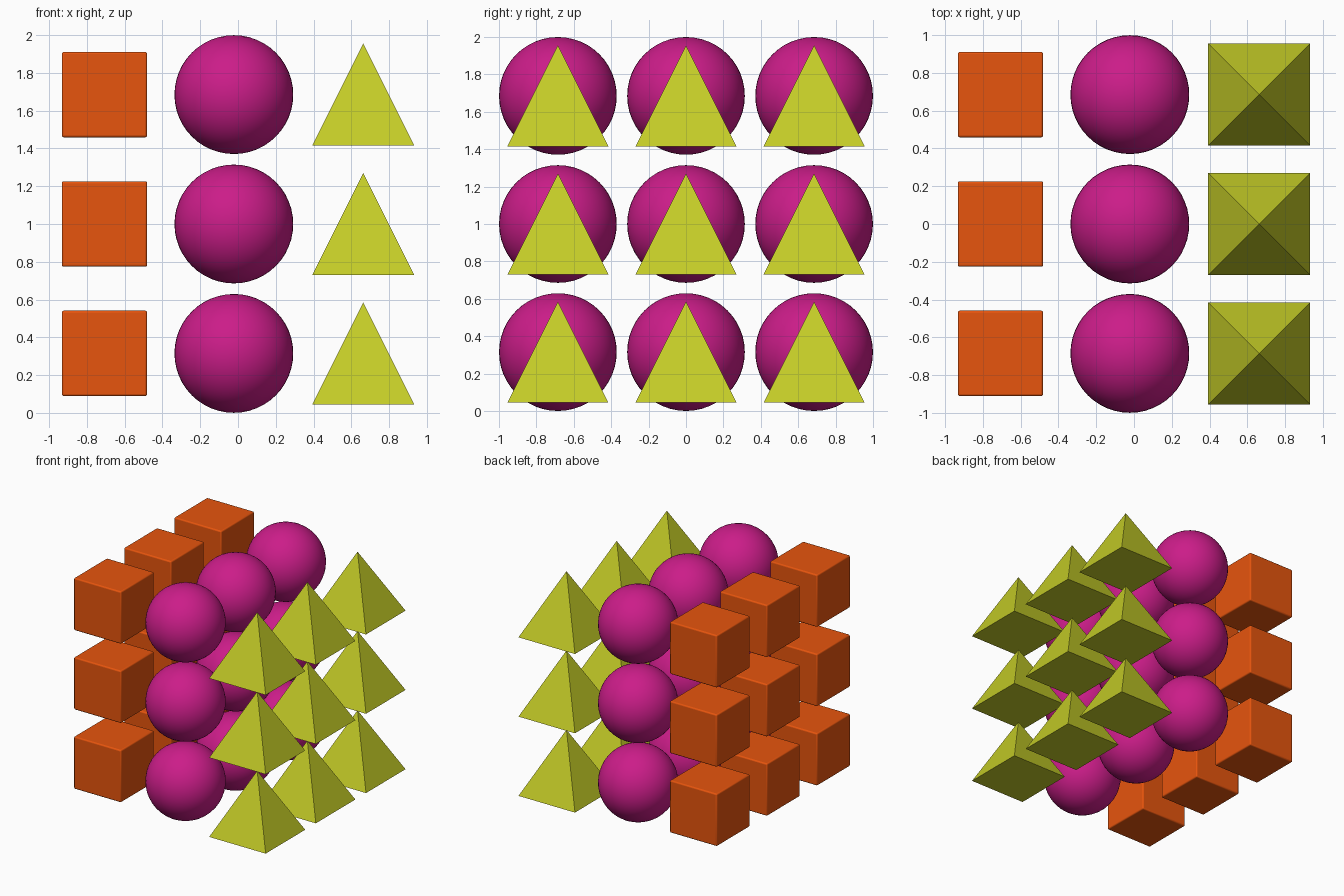
import bpy
from math import pi, sqrt

if "Cube" in bpy.data.objects:
    bpy.data.objects.remove(bpy.data.objects["Cube"])

STEP = 0.685        # grid spacing
CX = -0.022         # x of the middle (sphere) column
R = 0.3145          # sphere radius
CUBE = 0.452        # cube edge
PYR = 0.54          # pyramid base and height


def material(name, color):
    m = bpy.data.materials.new(name)
    m.diffuse_color = color
    m.use_nodes = True
    m.node_tree.nodes["Principled BSDF"].inputs["Base Color"].default_value = m.diffuse_color
    return m


orange = material("orange", (0.80, 0.09, 0.004, 1))
magenta = material("magenta", (0.60, 0.012, 0.25, 1))
yellow = material("yellow", (0.55, 0.60, 0.02, 1))


def finish(name, mat):
    ob = bpy.context.object
    ob.name = name
    ob.data.materials.append(mat)
    return ob


def cube(loc, name):
    bpy.ops.mesh.primitive_cube_add(size=CUBE, location=loc)
    ob = finish(name, orange)
    # softened edges
    bev = ob.modifiers.new("bevel", "BEVEL")
    bev.width = 0.011
    bev.segments = 3
    bpy.ops.object.shade_smooth_by_angle()


def sphere(loc, name):
    bpy.ops.mesh.primitive_uv_sphere_add(segments=48, ring_count=24, radius=R, location=loc)
    finish(name, magenta)
    bpy.ops.object.shade_smooth()


def pyramid(loc, name):
    # four-sided cone turned so its base is square to the axes
    bpy.ops.mesh.primitive_cone_add(vertices=4, radius1=PYR / sqrt(2), radius2=0,
                                    depth=PYR, location=loc, rotation=(0, 0, pi / 4))
    finish(name, yellow)


# 3 x 3 x 3 grid: one shape per x layer
for j in range(3):
    for k in range(3):
        y, z = (j - 1) * STEP, 1 + (k - 1) * STEP
        tag = f"_{j + 1}_{k + 1}"
        cube((CX - STEP, y, z), "cube" + tag)
        sphere((CX, y, z), "sphere" + tag)
        pyramid((CX + STEP, y, z), "pyramid" + tag)
